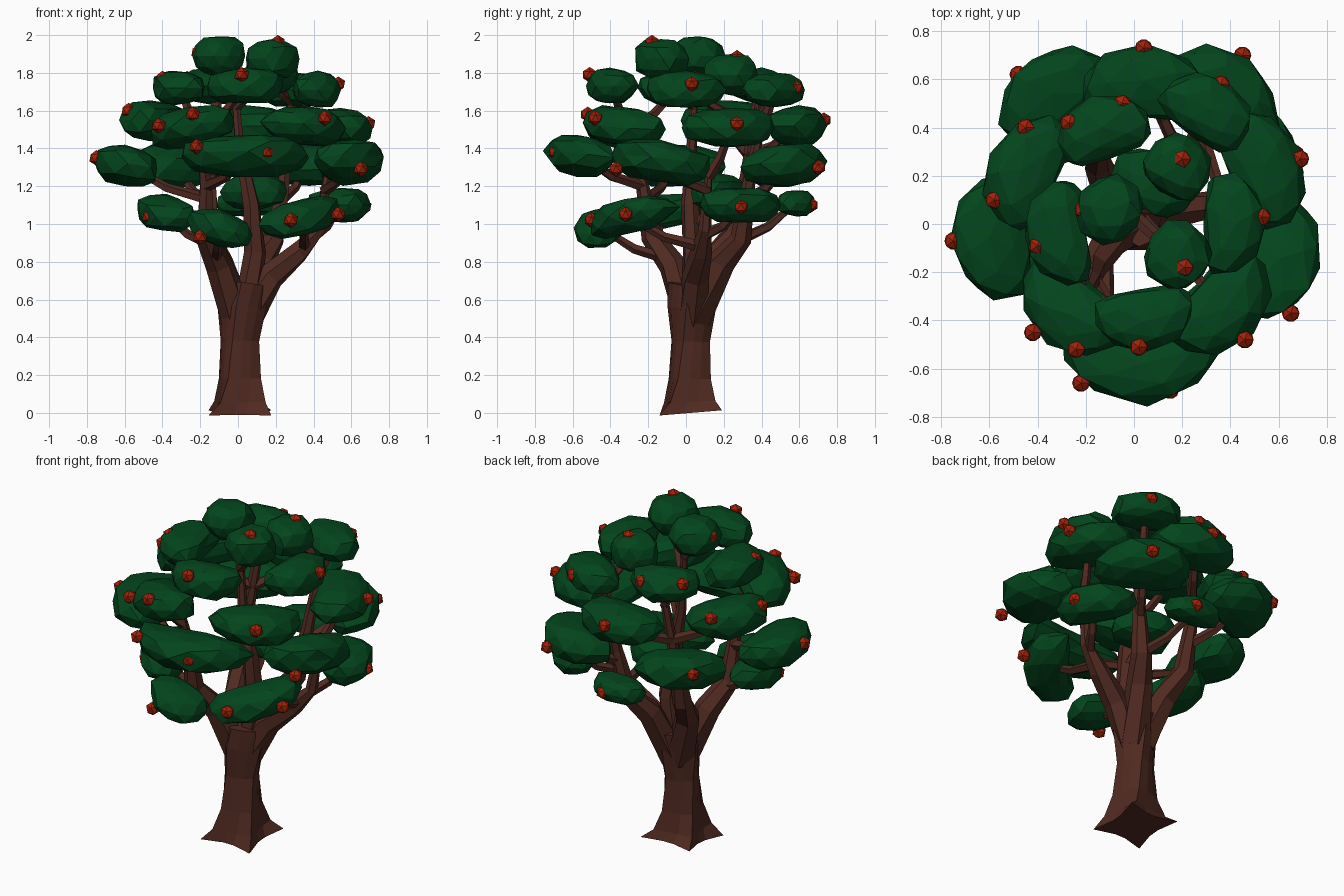
import bpy, bmesh, math, random
from mathutils import Vector

random.seed(7)
cube = bpy.data.objects.get("Cube")
if cube:
    bpy.data.objects.remove(cube, do_unlink=True)


def make_material(name, colour):
    mat = bpy.data.materials.new(name)
    mat.use_nodes = True
    mat.diffuse_color = (*colour, 1)
    mat.node_tree.nodes["Principled BSDF"].inputs["Base Color"].default_value = (*colour, 1)
    return mat


BARK = make_material("bark brown", (0.08, 0.023, 0.015))
LEAF = make_material("leaf green", (0.001, 0.06, 0.012))
FRUIT = make_material("fruit red", (0.36, 0.015, 0.003))


def finish(bm, name, mat):
    bmesh.ops.recalc_face_normals(bm, faces=bm.faces)
    mesh = bpy.data.meshes.new(name)
    bm.to_mesh(mesh)
    bm.free()
    mesh.materials.append(mat)
    obj = bpy.data.objects.new(name, mesh)
    bpy.context.scene.collection.objects.link(obj)
    return obj


def tube(name, path, radii, sides=6, twist=0.0, phase=0.0, lobes=0, depths=None):
    """Tapered faceted tube along a path, optionally with twisted lobes."""
    bm = bmesh.new()
    pts = [Vector(p) for p in path]
    rings = []
    for i, p in enumerate(pts):
        axis = (pts[min(i + 1, len(pts) - 1)] - pts[max(i - 1, 0)]).normalized()
        side = Vector((0, 1, 0)).cross(axis).normalized()
        other = axis.cross(side)
        ring = []
        for k in range(sides):
            a = math.tau * k / sides + i * twist + phase
            r = radii[i]
            if lobes:
                r *= 1 + depths[i] * math.cos(lobes * math.tau * k / sides)
            ring.append(bm.verts.new(p + r * (side * math.cos(a) + other * math.sin(a))))
        rings.append(ring)
    for low, high in zip(rings, rings[1:]):
        for k in range(sides):
            n = (k + 1) % sides
            bm.faces.new((low[k], low[n], high[n], high[k]))
    bm.faces.new(rings[0])
    bm.faces.new(rings[-1])
    return finish(bm, name, BARK)


def fuller(t):
    """Push a unit-ball coordinate outward for a blockier clump."""
    return math.copysign(abs(t) ** 0.85, t)


def leaf_clump(name, centre, length, width, height, lift, tilt):
    """Squashed faceted ball, bent around the trunk axis when it is far out."""
    bm = bmesh.new()
    bmesh.ops.create_icosphere(bm, subdivisions=2, radius=1)
    c = Vector(centre)
    reach = math.hypot(c.x, c.y)
    out = Vector((c.x, c.y, 0)).normalized()
    along = Vector((-out.y, out.x, 0))
    bend = 0.5 / reach if reach > 0.3 else 0
    for v in bm.verts:
        p = Vector([fuller(t) for t in v.co]) * random.uniform(0.94, 1.08)
        u = p.x * length
        drop = bend * (u * u - length * length / 4)
        v.co = c + along * u + out * (p.y * width - drop)
        v.co.z += p.z * height + p.x * tilt + p.y * lift
    return finish(bm, name, LEAF)


# Trunk with four flared, twisting roots
tube("trunk",
     [(0.01, 0.025, 0), (0.01, 0.02, 0.06), (0.01, 0.02, 0.18), (0.01, 0.025, 0.38),
      (0.02, 0.03, 0.56), (0.03, 0.04, 0.68)],
     [0.17, 0.136, 0.112, 0.1, 0.12, 0.125],
     sides=12, twist=0.14, phase=math.pi / 4, lobes=4,
     depths=[0.38, 0.25, 0.14, 0.09, 0.1, 0.08])

# Main limbs
LIMBS = {
    "front_right_limb": [(0, 0.02, 0.5), (-0.1, -0.07, 0.78), (-0.17, -0.18, 0.93),
                         (-0.17, -0.23, 1.2), (-0.2, -0.3, 1.5)],
    "back_right_limb": [(0, 0.05, 0.5), (-0.1, 0.13, 0.8), (-0.15, 0.25, 0.95),
                        (-0.15, 0.32, 1.25), (-0.1, 0.38, 1.7)],
    "left_limb": [(0.04, 0.04, 0.5), (0.17, 0.05, 0.72), (0.32, 0.08, 0.85),
                  (0.43, 0.1, 0.97), (0.47, 0.12, 1.25)],
    "centre_limb": [(0.04, 0.03, 0.5), (0.09, 0.04, 0.85), (0.07, 0.02, 1.1),
                    (0.01, 0.03, 1.4), (-0.03, 0.05, 1.85)],
    "back_left_limb": [(0.04, 0.05, 0.5), (0.12, 0.19, 0.8), (0.19, 0.29, 0.92),
                       (0.24, 0.33, 1.2), (0.28, 0.42, 1.65)],
}
for name, path in LIMBS.items():
    thin = 0.8 if name == "centre_limb" else 1
    tube(name, path, [r * thin for r in (0.09, 0.074, 0.058, 0.035, 0.02)], twist=0.2)

# Leaf clumps: centre and half length, tier by tier
LOW = {
    "low_front_left": (0.35, -0.31, 1.04, 0.27),
    "low_front": (-0.1, -0.45, 0.98, 0.17),
    "low_front_right": (-0.39, -0.14, 1.06, 0.22),
    "low_left": (0.54, 0.3, 1.1, 0.24),
    "low_back": (0.05, 0.58, 1.11, 0.17),
    "low_inner": (0.08, 0.17, 1.17, 0.18),
}
LOWER_MIDDLE = {
    "wide_front": (0.04, -0.55, 1.36, 0.34),
    "wide_left": (0.59, -0.14, 1.33, 0.27),
    "wide_right": (-0.585, -0.05, 1.31, 0.26),
    "wide_back_right": (-0.33, 0.53, 1.31, 0.26),
    "wide_back_left": (0.37, 0.53, 1.31, 0.27),
}
UPPER_MIDDLE = {
    "middle_front_right": (-0.26, -0.36, 1.51, 0.25),
    "middle_front_left": (0.37, -0.34, 1.52, 0.25),
    "middle_left": (0.53, 0.24, 1.51, 0.26),
    "middle_right": (-0.45, 0.22, 1.55, 0.25),
    "middle_back": (0.04, 0.58, 1.52, 0.27),
}
HIGH = {
    "high_front": (0.04, -0.39, 1.73, 0.21),
    "high_left": (0.41, 0, 1.71, 0.21),
    "high_right": (-0.31, -0.04, 1.72, 0.22),
    "high_back_right": (-0.13, 0.39, 1.73, 0.2),
    "high_back_left": (0.31, 0.47, 1.71, 0.2),
}
CROWN = {
    "crown_right": (-0.1, 0.06, 1.89, 0.14),
    "crown_left": (0.18, -0.13, 1.875, 0.14),
    "crown_back": (0.18, 0.24, 1.79, 0.14),
}
# Each tier with its clump width, height and outward lift
TIERS = [(LOW, 0.13, 0.095, 0), (LOWER_MIDDLE, 0.17, 0.11, 0.025),
         (UPPER_MIDDLE, 0.15, 0.105, 0), (HIGH, 0.13, 0.095, 0), (CROWN, 0.135, 0.108, 0)]
# Rise of a clump's anticlockwise end
TILTS = {"low_front_left": 0.05, "low_front": -0.04, "low_front_right": -0.03,
         "wide_left": -0.03, "middle_front_right": 0.04, "middle_front_left": -0.02}

# Candidate points along the limbs where twigs can fork off
forks = []
for path in LIMBS.values():
    for a, b in zip(path[1:], path[2:]):
        forks += [Vector(a).lerp(Vector(b), t / 4) for t in range(5)]

for tier, width, height, lift in TIERS:
    for name, (x, y, z, length) in tier.items():
        small = 0.75 if name == "low_back" else 1
        leaf_clump(name + "_leaves", (x, y, z), length, width * small, height * small,
                   lift, TILTS.get(name, 0))
        # Twig from the nearest fork below the clump
        end = Vector((x, y, z))
        below = [f for f in forks if f.z < z - 0.14]
        start = min(below, key=lambda f: (f - end).length)
        middle = start.lerp(end, 0.5) + Vector((0, 0, -0.03))
        tube(name + "_twig", [start, middle, end], [0.032, 0.026, 0.018], sides=5)

# Fruit resting on the clumps
FRUITS = [
    (0.28, -0.5, 1.02), (0.53, -0.32, 1.05), (-0.2, -0.54, 0.93), (-0.47, -0.22, 1.04),
    (0.67, 0.29, 1.09), (0.1, 0.66, 1.1), (0.15, -0.69, 1.38), (-0.22, -0.66, 1.41),
    (0.65, -0.37, 1.29), (-0.75, -0.07, 1.35), (-0.48, 0.62, 1.35), (0.45, 0.7, 1.3),
    (-0.42, -0.45, 1.52), (-0.24, -0.52, 1.58), (0.46, -0.48, 1.56), (0.69, 0.27, 1.53),
    (-0.58, 0.1, 1.6), (-0.45, 0.4, 1.6), (0.04, 0.73, 1.55), (0.02, -0.51, 1.79),
    (0.53, 0.03, 1.74), (-0.4, -0.09, 1.77), (-0.27, 0.42, 1.77), (0.36, 0.58, 1.72),
    (-0.05, 0.5, 1.76), (-0.21, 0.06, 1.91), (0.21, -0.18, 1.96), (0.2, 0.27, 1.88),
]
for i, spot in enumerate(FRUITS):
    bm = bmesh.new()
    bmesh.ops.create_icosphere(bm, subdivisions=1, radius=0.041)
    bmesh.ops.translate(bm, verts=bm.verts, vec=Vector(spot))
    finish(bm, f"fruit_{i + 1}", FRUIT)
